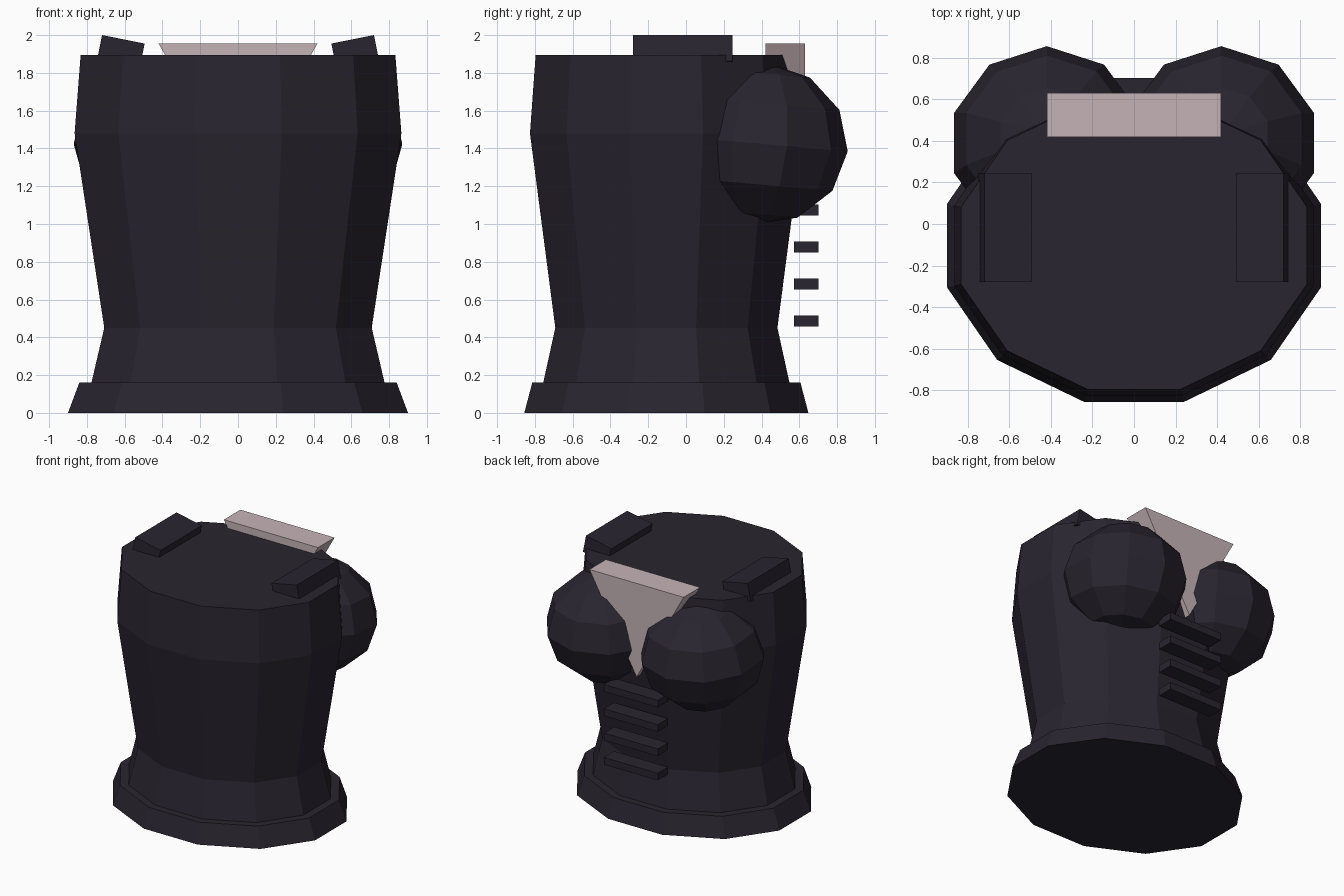
import bpy, bmesh, math
from mathutils import Matrix

if "Cube" in bpy.data.objects:
    bpy.data.objects.remove(bpy.data.objects["Cube"])


def material(name, rgb):
    m = bpy.data.materials.new(name)
    m.diffuse_color = (*rgb, 1)
    m.use_nodes = True
    m.node_tree.nodes["Principled BSDF"].inputs["Base Color"].default_value = m.diffuse_color
    return m


DARK = material("dark_cloth", (0.022, 0.018, 0.029))
PALE = material("pale_skin", (0.56, 0.45, 0.47))


def add_object(name, bm, mat):
    bmesh.ops.recalc_face_normals(bm, faces=bm.faces)
    me = bpy.data.meshes.new(name)
    bm.to_mesh(me)
    bm.free()
    me.materials.append(mat)
    ob = bpy.data.objects.new(name, me)
    bpy.context.collection.objects.link(ob)
    return ob


def loft(name, profile, mat, sides=12, cy=-0.104):
    """Stack of oval rings; profile rows are (z, half width x, half depth y)."""
    bm = bmesh.new()
    a0 = math.pi / sides
    rings = []
    for z, hx, hy in profile:
        rx, ry = hx / math.cos(a0), hy / math.cos(a0)
        rings.append([bm.verts.new((rx * math.cos(a0 + 2 * a0 * i),
                                    cy + ry * math.sin(a0 + 2 * a0 * i), z))
                      for i in range(sides)])
    for lo, hi in zip(rings, rings[1:]):
        for i in range(sides):
            j = (i + 1) % sides
            bm.faces.new((lo[i], lo[j], hi[j], hi[i]))
    bm.faces.new(rings[0][::-1])
    bm.faces.new(rings[-1])
    return add_object(name, bm, mat)


def box(name, loc, size, mat, tilt=0.0):
    bm = bmesh.new()
    mtx = (Matrix.Translation(loc) @ Matrix.Rotation(tilt, 4, 'Y')
           @ Matrix.Diagonal((*size, 1)))
    bmesh.ops.create_cube(bm, size=1, matrix=mtx)
    return add_object(name, bm, mat)


# Torso and flared hem
loft("torso", [(0.10, 0.79, 0.665), (0.45, 0.708, 0.588),
               (1.48, 0.865, 0.722), (1.895, 0.833, 0.692)], DARK)
loft("hem", [(0, 0.90, 0.752), (0.16, 0.84, 0.71)], DARK)

# Rounded cups and shoulder straps, mirrored left and right
for side, s in (("left", -1), ("right", 1)):
    bm = bmesh.new()
    mtx = (Matrix.Translation((0.42 * s, 0.39, 1.425))
           @ Matrix.Rotation(math.radians(-5), 4, 'X')
           @ Matrix.Diagonal((0.47, 0.468, 0.43, 1)))
    bmesh.ops.create_uvsphere(bm, u_segments=10, v_segments=6, radius=1, matrix=mtx)
    add_object(f"cup_{side}", bm, DARK)
    box(f"strap_{side}", (0.621 * s, -0.0175, 1.909), (0.23, 0.525, 0.14),
        DARK, math.radians(-11.3) * s)

# Wedge-shaped neckline panel
bm = bmesh.new()
front = [bm.verts.new((x, 0.42, z)) for x, z in ((-0.42, 1.955), (0.42, 1.955), (0, 1.2))]
face = bm.faces.new(front)
ext = bmesh.ops.extrude_face_region(bm, geom=[face], use_keep_orig=True)
bmesh.ops.translate(bm, vec=(0, 0.21, 0),
                    verts=[g for g in ext["geom"] if isinstance(g, bmesh.types.BMVert)])
add_object("neckline_panel", bm, PALE)

# Lacing bars
for i in range(4):
    box(f"lacing_bar_{i + 1}", (0, 0.637, 0.487 + 0.196 * i), (0.48, 0.13, 0.058), DARK)
